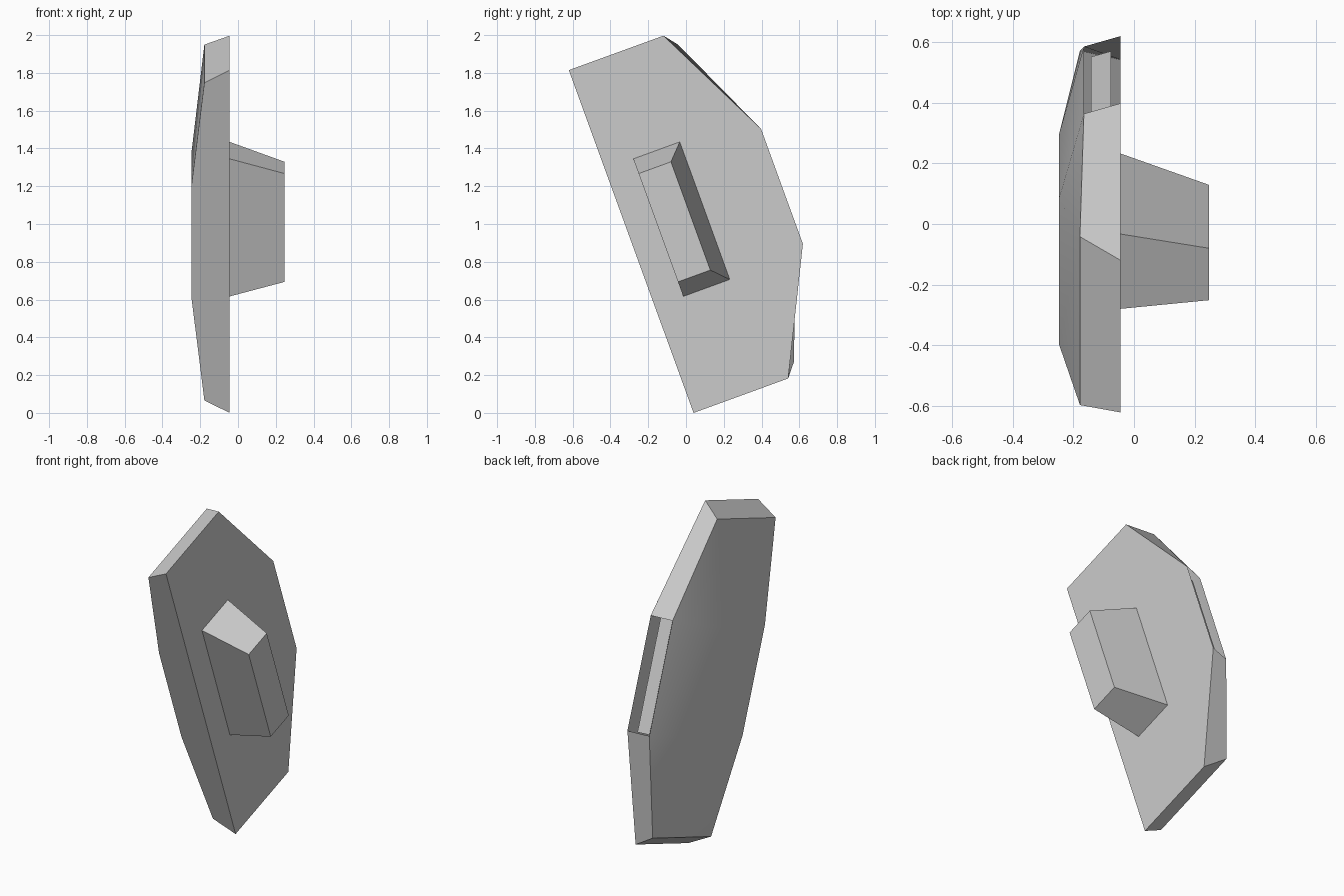
import bpy, bmesh, math
from mathutils import Vector

cube = bpy.data.objects.get("Cube")
if cube:
    bpy.data.objects.remove(cube, do_unlink=True)

# Single flat colour
grey = bpy.data.materials.new("plain_grey")
grey.use_nodes = True
colour = (0.6, 0.6, 0.6, 1)
grey.diffuse_color = colour
grey.node_tree.nodes["Principled BSDF"].inputs["Base Color"].default_value = colour

# The plate leans back: "along" runs up its long edge, "across" towards its rim
LEAN = math.radians(20)
ALONG = Vector((0, -math.sin(LEAN), math.cos(LEAN)))
ACROSS = Vector((0, math.cos(LEAN), math.sin(LEAN)))
FOOT = Vector((0, 0.04, 0))


def ring(x, points):
    return [FOOT + Vector((x, 0, 0)) + ALONG * s + ACROSS * t for s, t in points]


def rect(x, s0, s1, t0, t1):
    return ring(x, [(s0, t0), (s0, t1), (s1, t1), (s1, t0)])


def build(name, points, faces):
    bm = bmesh.new()
    verts = [bm.verts.new(p) for p in points]
    made = [bm.faces.new([verts[i] for i in f]) for f in faces]
    bmesh.ops.recalc_face_normals(bm, faces=bm.faces[:])
    # The first face always looks towards +x
    bm.normal_update()
    if made[0].normal.x < 0:
        bmesh.ops.reverse_faces(bm, faces=bm.faces[:])
    mesh = bpy.data.meshes.new(name)
    bm.to_mesh(mesh)
    bm.free()
    mesh.materials.append(grey)
    obj = bpy.data.objects.new(name, mesh)
    bpy.context.collection.objects.link(obj)
    bpy.ops.object.select_all(action='DESELECT')
    obj.select_set(True)
    bpy.context.view_layer.objects.active = obj
    bpy.ops.object.shade_smooth_by_angle(angle=math.radians(30))
    return obj


def loft(name, end, base):
    sides = [(i, (i + 1) % 4, (i + 1) % 4 + 4, i + 4) for i in range(4)]
    return build(name, end + base, [(0, 1, 2, 3), (7, 6, 5, 4)] + sides)


# Hollow shell: flat inner hexagon, smaller outer hexagon, raised middle panel
inner = ring(-0.044, [(0, 0), (0, 0.533), (0.643, 0.85),
                      (1.29, 0.85), (1.931, 0.533), (1.931, 0)])
outer = ring(-0.178, [(0.07, 0), (0.07, 0.59), (0.643, 0.813),
                      (1.29, 0.813), (1.86, 0.59), (1.86, 0)])
for i in (2, 3):
    outer[i].x = -0.165
panel = rect(-0.247, 0.655, 1.275, 0, 0.51)

faces = [(0, 1, 2, 3, 4, 5)]
# Rim, left open between the two back corners
faces += [(i, i + 1, i + 7, i + 6) for i in (0, 1, 3, 4)]
# Straight front edge
faces.append((0, 6, 12, 15, 11, 5))
# Outer skin
faces += [(6, 7, 13, 12), (7, 8, 13), (8, 9, 14, 13),
          (9, 10, 14), (10, 11, 15, 14), (12, 13, 14, 15)]
build("shell", inner + outer + panel, faces)

# Recessed strip in the open part of the rim
loft("rim_strip", rect(-0.076, 0.643, 1.29, 0.76, 0.797),
     rect(-0.142, 0.643, 1.29, 0.74, 0.777))

# Tapered mounting block on the inner side
loft("mount_block", rect(0.247, 0.68, 1.29, 0.16, 0.342),
     rect(-0.044, 0.598, 1.373, 0.16, 0.422))
